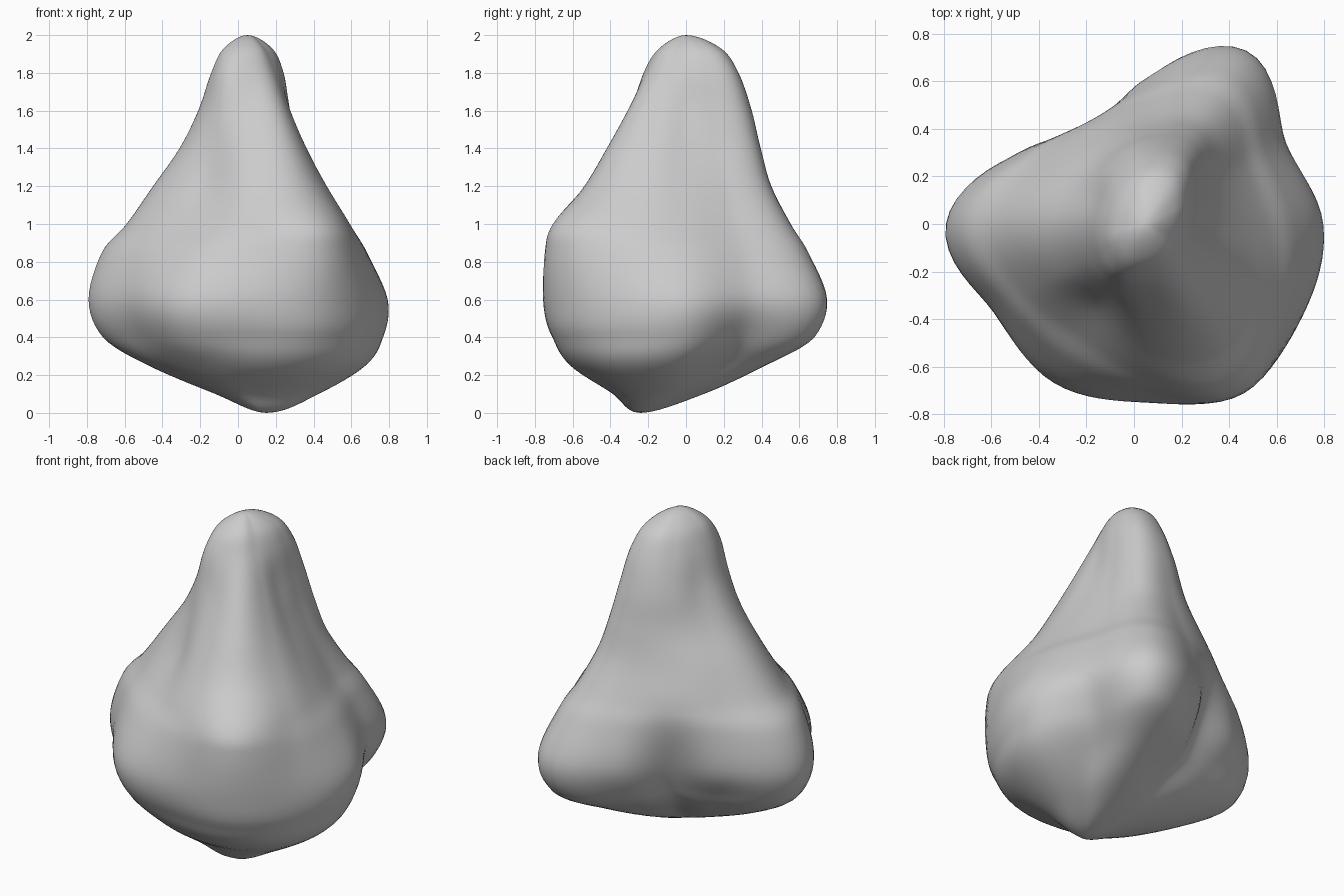
import bpy, bmesh, math

if "Cube" in bpy.data.objects:
    bpy.data.objects.remove(bpy.data.objects["Cube"])

# Horizontal sections: height -> radii every 30 degrees, starting at +x
SECTIONS = {
    0.10: (.31, .26, .28, .22, .18, .20, .23, .25, .25, .23, .25, .30),
    0.25: (.59, .44, .54, .35, .27, .38, .54, .53, .53, .55, .60, .62),
    0.40: (.71, .59, .77, .51, .35, .47, .76, .67, .71, .70, .76, .74),
    0.60: (.74, .68, .84, .61, .43, .60, .84, .74, .77, .75, .81, .76),
    0.85: (.62, .59, .72, .57, .49, .59, .77, .68, .66, .70, .82, .70),
    1.00: (.51, .49, .61, .51, .48, .53, .64, .58, .54, .63, .78, .62),
    1.20: (.39, .39, .49, .43, .41, .44, .50, .46, .41, .51, .58, .48),
    1.40: (.29, .31, .42, .38, .34, .33, .36, .35, .34, .40, .45, .36),
    1.60: (.22, .26, .36, .34, .29, .25, .26, .27, .29, .30, .33, .26),
    1.80: (.18, .22, .29, .27, .22, .19, .19, .21, .24, .22, .21, .18),
    1.93: (.12, .15, .19, .18, .14, .12, .12, .14, .15, .14, .13, .11),
}
SIDES, STEPS = 96, 6


def spline(a, b, c, d, t):
    return b + 0.5 * t * (c - a + t * (2*a - 5*b + 4*c - d + t * (3*(b - c) + d - a)))


def around(radii):
    # Smooth closed section through the twelve radii
    out = []
    for i in range(SIDES):
        k, t = divmod(i * 12 / SIDES, 1)
        k = int(k)
        out.append(spline(*(radii[(k + j) % 12] for j in (-1, 0, 1, 2)), t))
    return out


def centre(z):
    # The axis leans forward towards the lowest point
    t = min(1, max(0, 1 - z / 0.4)) ** 1.5
    return 0.05 + 0.10 * t, -0.24 * t


rings = [(z, around(r)) for z, r in SECTIONS.items()]
zero = [0.0] * SIDES


def flip(ring):
    return ring[0], [-r for r in ring[1]]


rings = [flip(rings[0]), (0.0, zero)] + rings + [(2.0, zero), flip(rings[-1])]

# Loft the sections, rounding over at both ends
bm = bmesh.new()
loops = []
for k in range(1, len(rings) - 2):
    q = rings[k - 1:k + 3]
    for s in range(STEPS):
        if k == 1 and s == 0:
            continue
        t = s / STEPS
        z = spline(*(p[0] for p in q), t)
        cx, cy = centre(z)
        loop = []
        for i in range(SIDES):
            r = spline(*(p[1][i] for p in q), t)
            a = 2 * math.pi * i / SIDES
            loop.append(bm.verts.new((cx + r * math.cos(a), cy + r * math.sin(a), z)))
        loops.append(loop)

for lo, hi in zip(loops, loops[1:]):
    for i in range(SIDES):
        j = (i + 1) % SIDES
        bm.faces.new((lo[i], lo[j], hi[j], hi[i]))

# Base point and summit
for loop, co in ((loops[0], (0.15, -0.24, 0)), (loops[-1], (0.05, 0, 2))):
    tip = bm.verts.new(co)
    for i in range(SIDES):
        bm.faces.new((loop[i], loop[(i + 1) % SIDES], tip))

bmesh.ops.recalc_face_normals(bm, faces=bm.faces)
for f in bm.faces:
    f.smooth = True
mesh = bpy.data.meshes.new("rock")
bm.to_mesh(mesh)
bm.free()
rock = bpy.data.objects.new("rock", mesh)
bpy.context.collection.objects.link(rock)
